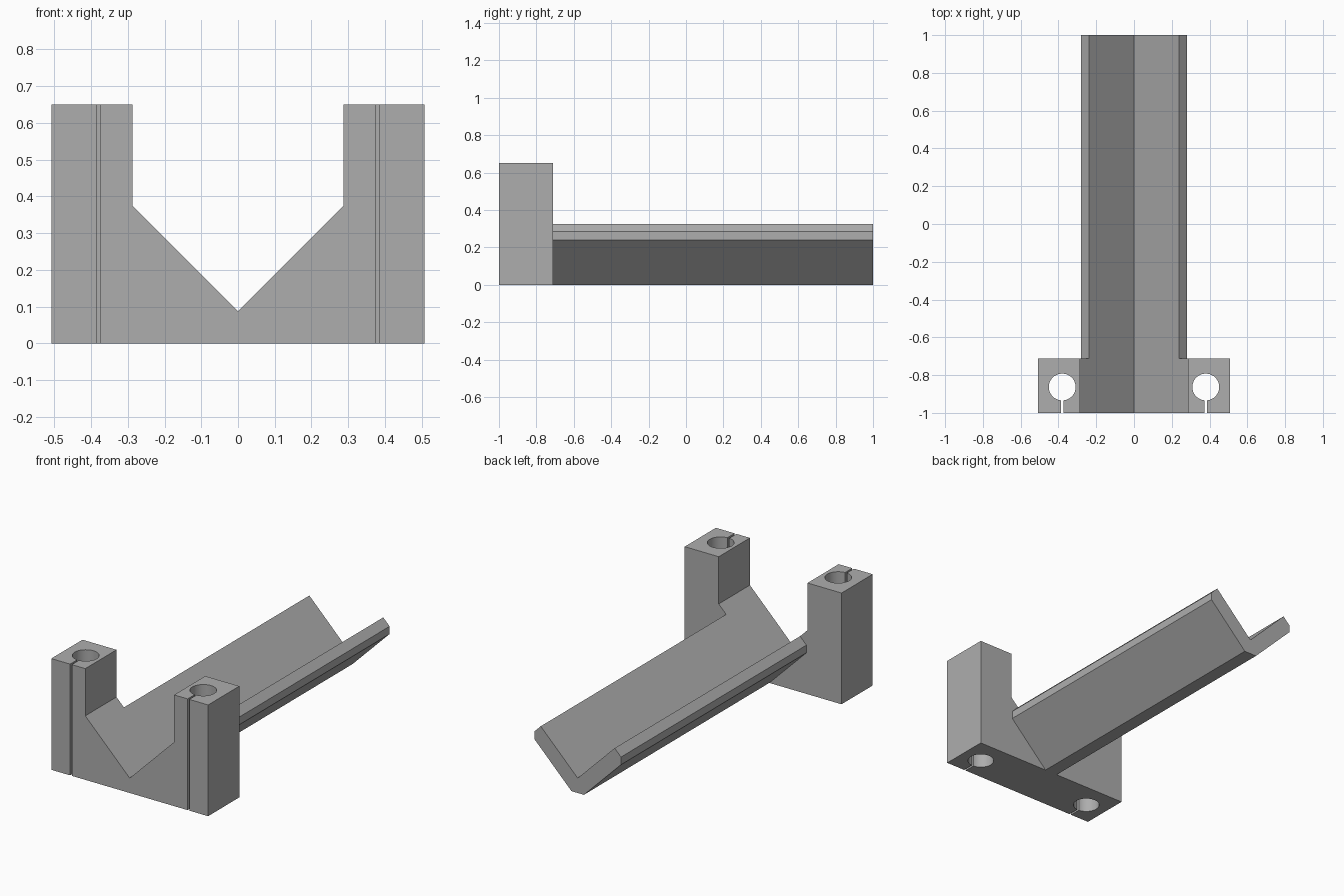
import bpy
import bmesh
import math
from mathutils import Vector

default_cube = bpy.data.objects.get("Cube")
if default_cube:
    bpy.data.objects.remove(default_cube, do_unlink=True)

# Single plain grey
grey = bpy.data.materials.new("plain grey")
grey.use_nodes = True
colour = (0.42, 0.42, 0.42, 1)
grey.diffuse_color = colour
grey.node_tree.nodes["Principled BSDF"].inputs["Base Color"].default_value = colour

# Main dimensions
V_BOTTOM = 0.087
FRONT, BLOCK_BACK, BACK = -1.0, -0.712, 1.0
POST_IN, POST_OUT, POST_TOP = 0.287, 0.507, 0.65
HOLE_X, HOLE_Y, HOLE_R, SLIT = 0.38, -0.863, 0.071, 0.0055


def prism(name, points, direction):
    """Extrude a closed outline of 3D points along a direction."""
    bm = bmesh.new()
    face = bm.faces.new([bm.verts.new(p) for p in points])
    result = bmesh.ops.extrude_face_region(bm, geom=[face])
    moved = [g for g in result["geom"] if isinstance(g, bmesh.types.BMVert)]
    bmesh.ops.translate(bm, verts=moved, vec=Vector(direction))
    bmesh.ops.recalc_face_normals(bm, faces=bm.faces)
    mesh = bpy.data.meshes.new(name)
    bm.to_mesh(mesh)
    bm.free()
    mesh.materials.append(grey)
    obj = bpy.data.objects.new(name, mesh)
    bpy.context.collection.objects.link(obj)
    return obj


def mirrored_prism(name, half, y0, y1):
    """Mirror a half outline (top centre to bottom) and extrude it along y."""
    outline = half + [(-x, z) for x, z in reversed(half) if x > 0]
    return prism(name, [(x, y0, z) for x, z in outline], (0, y1 - y0, 0))


# V-shaped trough with chamfered rims and a narrow flat underside
mirrored_prism("trough", [(0, V_BOTTOM), (0.239, 0.326), (0.28, 0.285),
                          (0.28, 0.24), (0.04, 0)], BLOCK_BACK, BACK)

# Front clamp block with two upright posts
block = mirrored_prism("clamp_block", [(0, V_BOTTOM), (POST_IN, V_BOTTOM + POST_IN),
                                       (POST_IN, POST_TOP), (POST_OUT, POST_TOP),
                                       (POST_OUT, 0)], FRONT, BLOCK_BACK)

# Keyhole cutters: round bore plus a thin slit open to the front
SIDES = 48
gap = math.asin(SLIT / HOLE_R)
for side, sign in (("left", 1), ("right", -1)):
    cx = sign * HOLE_X
    outline = [(cx - SLIT, FRONT - 0.1, -0.1), (cx + SLIT, FRONT - 0.1, -0.1)]
    for i in range(SIDES + 1):
        a = -math.pi / 2 + gap + (2 * math.pi - 2 * gap) * i / SIDES
        outline.append((cx + HOLE_R * math.cos(a), HOLE_Y + HOLE_R * math.sin(a), -0.1))
    cutter = prism(side + "_bore_cutter", outline, (0, 0, POST_TOP + 0.2))
    cutter.hide_render = True
    cut = block.modifiers.new(side + "_bore", "BOOLEAN")
    cut.operation = "DIFFERENCE"
    cut.solver = "EXACT"
    cut.object = cutter

# Apply the cuts and discard the cutters
bpy.context.view_layer.update()
graph = bpy.context.evaluated_depsgraph_get()
cut_mesh = bpy.data.meshes.new_from_object(block.evaluated_get(graph))
cutters = [m.object for m in block.modifiers]
block.modifiers.clear()
block.data = cut_mesh
for cutter in cutters:
    bpy.data.objects.remove(cutter, do_unlink=True)

# Smooth the bores, keep all other edges crisp
bpy.ops.object.select_all(action="DESELECT")
block.select_set(True)
bpy.context.view_layer.objects.active = block
bpy.ops.object.shade_smooth_by_angle(angle=math.radians(30))
